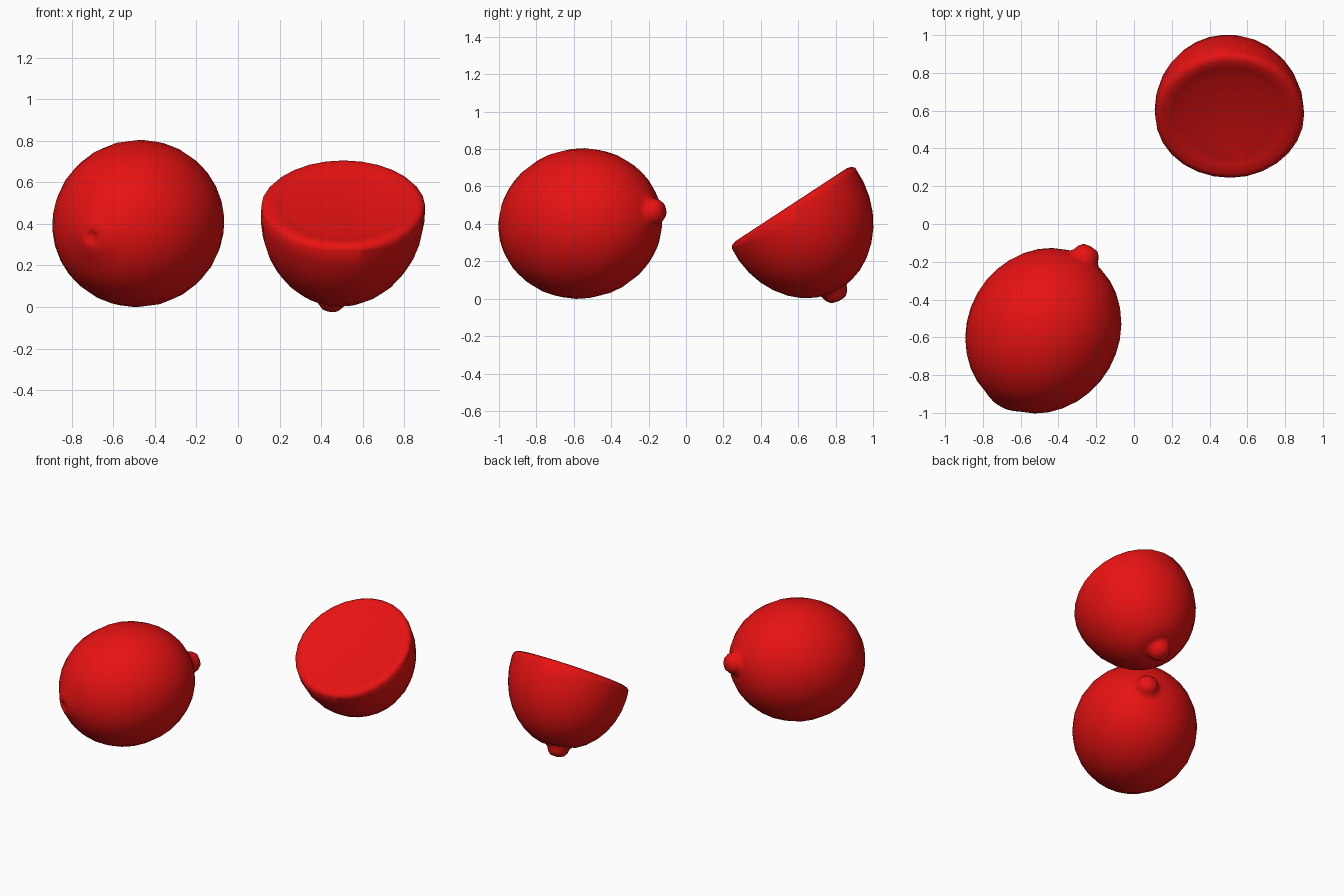
import bpy, bmesh, math
from mathutils import Vector

cube = bpy.data.objects.get("Cube")
if cube:
    bpy.data.objects.remove(cube, do_unlink=True)

red = bpy.data.materials.new("red_peel")
red.use_nodes = True
red.diffuse_color = (0.8, 0.006, 0.006, 1)
red.node_tree.nodes["Principled BSDF"].inputs["Base Color"].default_value = red.diffuse_color

SEGMENTS = 28


def lemon_mesh(radius, length):
    """Revolve a lemon profile about z: dented tail, round body, blunt nipple."""
    tail = [(0, -0.435), (0.025, -0.455), (0.05, -0.458), (0.085, -0.445)]
    nipple = [(0.09, 0.44), (0.072, 0.46), (0.064, 0.485), (0.045, 0.508), (0, 0.517)]
    body = []
    for i in range(15):
        a = math.radians(-74 + 148 * i / 14)
        body.append((radius * math.cos(a), length * math.sin(a)))
    bm = bmesh.new()
    verts = [bm.verts.new((r, 0, z)) for r, z in tail + body + nipple]
    edges = [bm.edges.new(pair) for pair in zip(verts, verts[1:])]
    bmesh.ops.spin(bm, geom=verts + edges, cent=(0, 0, 0), axis=(0, 0, 1),
                   angle=math.tau, steps=SEGMENTS)
    bmesh.ops.remove_doubles(bm, verts=bm.verts, dist=0.0005)
    return bm


def place(bm, axis, centre):
    """Aim the nipple along the axis and move the fruit into position."""
    turn = Vector(axis).to_track_quat("Z", "Y")
    for v in bm.verts:
        v.co = turn @ v.co + Vector(centre)


def finish(bm, name, angle):
    bmesh.ops.recalc_face_normals(bm, faces=bm.faces)
    mesh = bpy.data.meshes.new(name)
    bm.to_mesh(mesh)
    bm.free()
    mesh.materials.append(red)
    obj = bpy.data.objects.new(name, mesh)
    bpy.context.collection.objects.link(obj)
    bpy.ops.object.select_all(action="DESELECT")
    obj.select_set(True)
    bpy.context.view_layer.objects.active = obj
    bpy.ops.object.shade_smooth_by_angle(angle=math.radians(angle))


# Whole fruit, lying on its side
whole = lemon_mesh(0.402, 0.45)
place(whole, (0.49, 0.86, 0.14), (-0.48, -0.565, 0.402))
finish(whole, "whole_lemon", 80)

# Half fruit, nipple down, with a slanted cut
half = lemon_mesh(0.395, 0.46)
place(half, (-0.06, 0.22, -0.455), (0.505, 0.595, 0.45))
normal = Vector((0, -0.55, 0.84)).normalized()
cut = bmesh.ops.bisect_plane(half, geom=half.verts[:] + half.edges[:] + half.faces[:],
                             plane_co=Vector((0.505, 0.56, 0.475)), plane_no=normal,
                             clear_outer=True)
rim = [e for e in cut["geom_cut"] if isinstance(e, bmesh.types.BMEdge)]
cap = bmesh.ops.contextual_create(half, geom=rim)["faces"]
bmesh.ops.recalc_face_normals(half, faces=half.faces)

# Rounded rim, then a shallow dished face
for thickness, depth in [(0.012, 0.014), (0.025, 0.008), (0.045, -0.012), (0.06, -0.01)]:
    bmesh.ops.inset_region(half, faces=cap, thickness=thickness, depth=depth,
                           use_even_offset=True)
finish(half, "half_lemon", 80)
